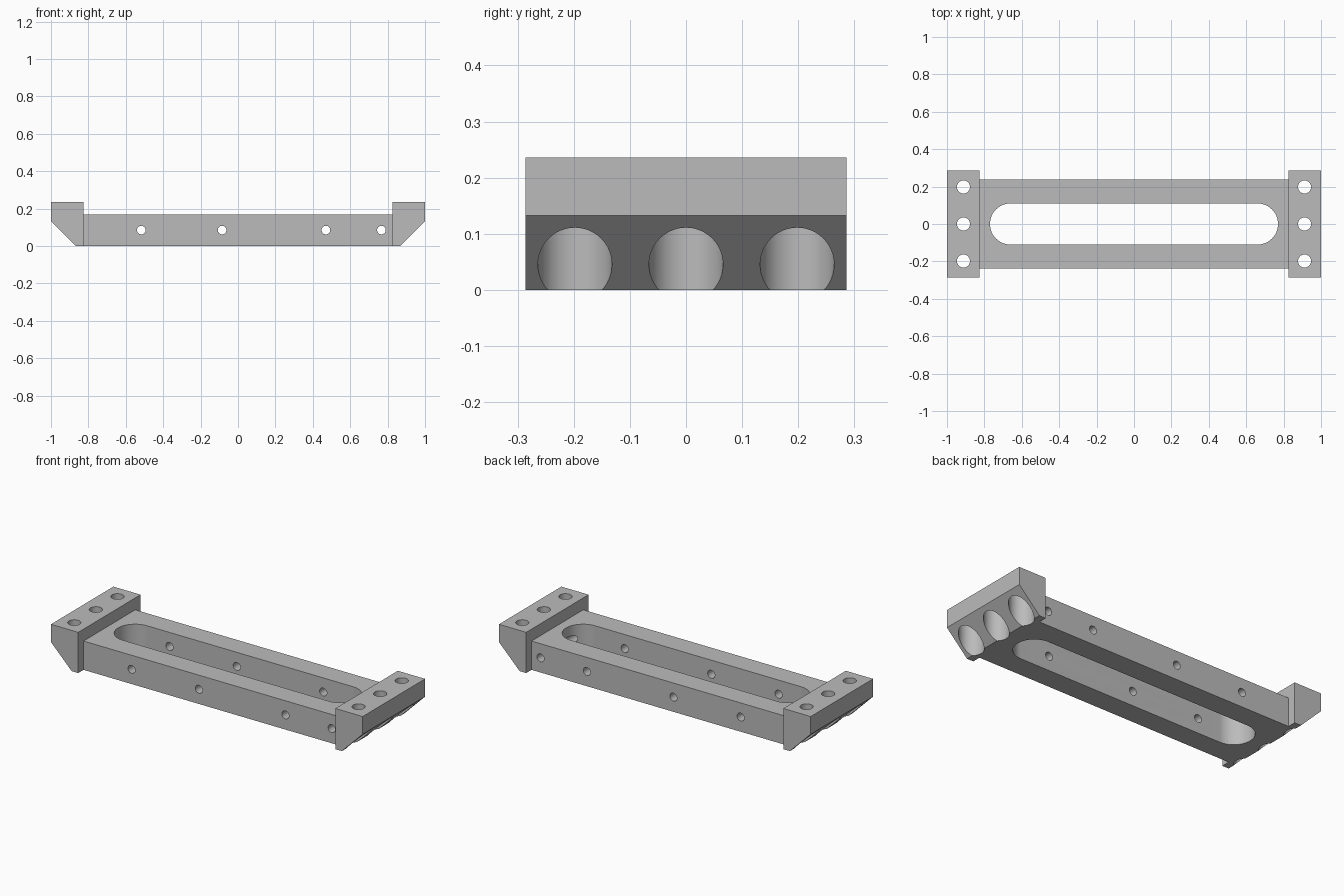
import bpy, bmesh, math
from mathutils import Matrix

if "Cube" in bpy.data.objects:
    bpy.data.objects.remove(bpy.data.objects["Cube"], do_unlink=True)

grey = bpy.data.materials.new("plain_grey")
grey.use_nodes = True
colour = (0.5, 0.5, 0.5, 1)
grey.diffuse_color = colour
grey.node_tree.nodes["Principled BSDF"].inputs["Base Color"].default_value = colour


def prism(name, outline, axis, start, end):
    """Extrude a closed outline along y (outline in x, z) or z (outline in x, y)."""
    bm = bmesh.new()
    place = (lambda a, b: (a, start, b)) if axis == "y" else (lambda a, b: (a, b, start))
    face = bm.faces.new([bm.verts.new(place(a, b)) for a, b in outline])
    grown = bmesh.ops.extrude_face_region(bm, geom=[face])["geom"]
    shift = (0, end - start, 0) if axis == "y" else (0, 0, end - start)
    bmesh.ops.translate(bm, vec=shift, verts=[v for v in grown if isinstance(v, bmesh.types.BMVert)])
    bmesh.ops.recalc_face_normals(bm, faces=bm.faces)
    mesh = bpy.data.meshes.new(name)
    bm.to_mesh(mesh)
    bm.free()
    mesh.materials.append(grey)
    obj = bpy.data.objects.new(name, mesh)
    bpy.context.collection.objects.link(obj)
    return obj


def arc(cx, cy, radius, first=0, sweep=360, steps=48):
    count = steps if sweep == 360 else steps + 1
    angles = [math.radians(first + sweep * i / steps) for i in range(count)]
    return [(cx + radius * math.cos(t), cy + radius * math.sin(t)) for t in angles]


def cut(target, cutter):
    bpy.context.view_layer.objects.active = target
    cutter.hide_render = True
    mod = target.modifiers.new("cut", "BOOLEAN")
    mod.operation, mod.solver, mod.object = "DIFFERENCE", "EXACT", cutter
    bpy.ops.object.modifier_apply(modifier=mod.name)
    bpy.data.objects.remove(cutter, do_unlink=True)


# Side profile: raised end blocks with chamfered undersides, joined by the bar
half = [(0.867, 0), (1, 0.133), (1, 0.236), (0.825, 0.236), (0.825, 0.167)]
profile = half + [(-x, z) for x, z in reversed(half)]
bracket = prism("mounting_bracket", profile, "y", -0.286, 0.286)

# Narrow the bar between the end blocks
strip = [(-0.825, -0.1), (0.825, -0.1), (0.825, 0.4), (-0.825, 0.4)]
for side in (-1, 1):
    cut(bracket, prism("side_cutter", strip, "y", side * 0.237, side * 0.4))

# Long rounded slot
slot = arc(0.66, 0, 0.11, -90, 180) + arc(-0.66, 0, 0.11, 90, 180)
cut(bracket, prism("slot_cutter", slot, "z", -0.1, 0.4))

# Cross holes through the bar
for x in (-0.517, -0.085, 0.47, 0.767):
    cut(bracket, prism("cross_hole_cutter", arc(x, 0.085, 0.023, steps=32), "y", -0.4, 0.4))

# Screw holes and wide recesses under each end block
for x in (-0.912, 0.912):
    for y in (-0.198, 0, 0.198):
        cut(bracket, prism("recess_cutter", arc(x, y, 0.066), "z", -0.1, 0.175))
        cut(bracket, prism("screw_hole_cutter", arc(x, y, 0.035, steps=32), "z", -0.1, 0.4))

bpy.ops.object.select_all(action="DESELECT")
bracket.select_set(True)
bpy.context.view_layer.objects.active = bracket
bpy.ops.object.shade_smooth_by_angle(angle=math.radians(30))
